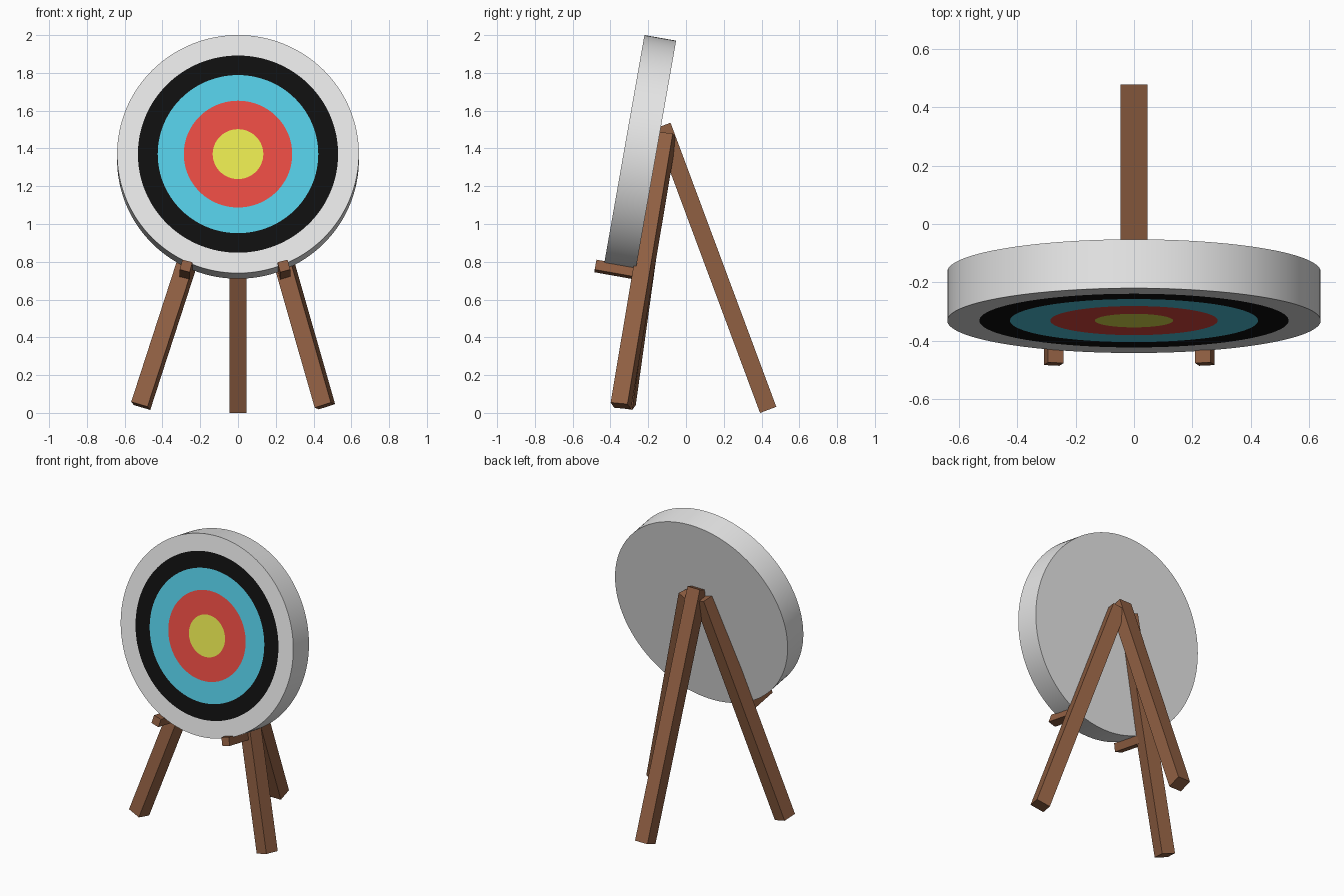
import bpy, bmesh, math
from mathutils import Vector, Matrix

if "Cube" in bpy.data.objects:
    bpy.data.objects.remove(bpy.data.objects["Cube"])


def material(name, rgb):
    m = bpy.data.materials.new(name)
    m.diffuse_color = (*rgb, 1)
    m.use_nodes = True
    m.node_tree.nodes["Principled BSDF"].inputs["Base Color"].default_value = m.diffuse_color
    return m


white = material("white", (0.8, 0.8, 0.8))
black = material("black", (0.005, 0.005, 0.005))
blue = material("sky blue", (0.09, 0.6, 0.78))
red = material("red", (0.8, 0.07, 0.055))
yellow = material("yellow", (0.8, 0.8, 0.08))
wood = material("brown wood", (0.28, 0.115, 0.055))


def finish(name, bm, mats):
    bmesh.ops.recalc_face_normals(bm, faces=bm.faces)
    me = bpy.data.meshes.new(name)
    bm.to_mesh(me)
    bm.free()
    for m in mats:
        me.materials.append(m)
    ob = bpy.data.objects.new(name, me)
    bpy.context.collection.objects.link(ob)
    return ob


def beam(name, start, end, width, depth, twist=0):
    """Square-cut timber from start to end, its front turned by twist degrees."""
    start, end = Vector(start), Vector(end)
    axis = (end - start).normalized()
    ref = Vector((0, -1, 0)) if abs(axis.y) < 0.8 else Vector((0, 0, 1))
    front = (ref - axis * ref.dot(axis)).normalized()
    front = Matrix.Rotation(math.radians(twist), 3, axis) @ front
    side = axis.cross(front)
    rot = Matrix((side, front, axis)).transposed().to_4x4()
    size = Matrix.Diagonal((width, depth, (end - start).length, 1))
    bm = bmesh.new()
    bmesh.ops.create_cube(bm, size=1, matrix=Matrix.Translation((start + end) / 2) @ rot @ size)
    return finish(name, bm, [wood])


# Target disc: back centre, rim, then coloured rings stepping inwards on the front
SEG, R, THICK = 128, 0.64, 0.17
rings = [(R, -THICK), (R, 0), (0.53, 0), (0.425, 0), (0.287, 0), (0.134, 0)]
band_colour = [0, 0, 1, 2, 3]
bm = bmesh.new()
loops = [[bm.verts.new((r * math.cos(2 * math.pi * i / SEG), r * math.sin(2 * math.pi * i / SEG), z))
          for i in range(SEG)] for r, z in rings]
for a, b, colour in zip(loops, loops[1:], band_colour):
    for i in range(SEG):
        j = (i + 1) % SEG
        f = bm.faces.new((a[i], a[j], b[j], b[i]))
        f.material_index = colour
        f.smooth = a is loops[0]
bm.faces.new(loops[0][::-1])
bm.faces.new(loops[-1]).material_index = 4
for e in bm.edges:
    if len({f.smooth for f in e.link_faces}) > 1:
        e.smooth = False
bm.transform(Matrix.Translation((0, -0.331, 1.37)) @ Matrix.Rotation(math.radians(80), 4, 'X'))
finish("target_disc", bm, [white, black, blue, red, yellow])

# Tripod legs
beam("back_leg", (0, 0.435, 0.016), (0, -0.125, 1.52), 0.092, 0.092)
beam("left_front_leg", (-0.515, -0.32, 0.037), (-0.05, -0.12, 1.47), 0.092, 0.092, -12)
beam("right_front_leg", (0.46, -0.345, 0.037), (0.05, -0.105, 1.47), 0.092, 0.092, -12)

# Pegs that hold the disc
for name, x, roll in (("left_peg", -0.275, -15), ("right_peg", 0.243, 15)):
    beam(name, (x, -0.25, 0.737), (x, -0.48, 0.778), 0.055, 0.055, roll)
